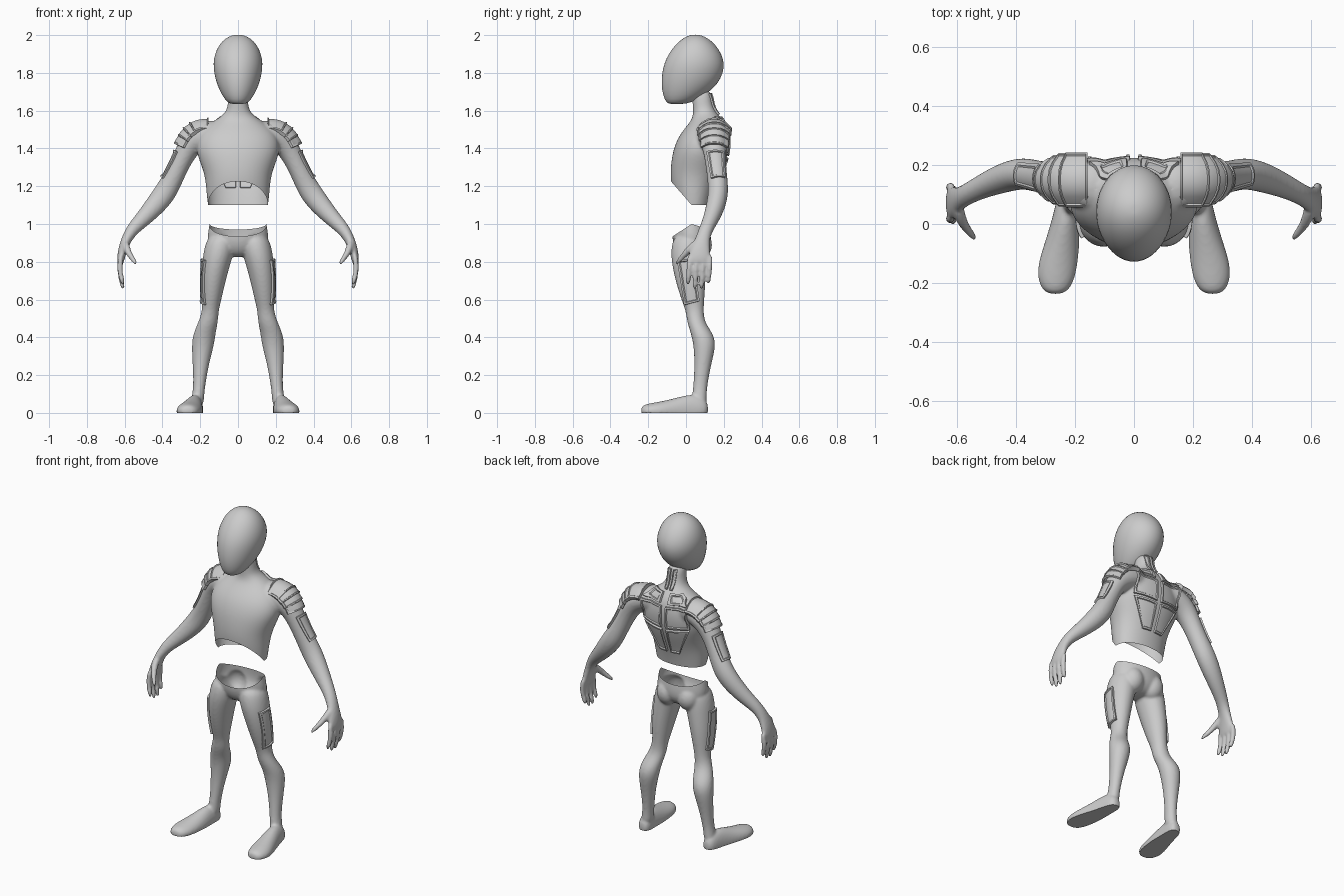
import bpy, bmesh, math
from mathutils import Vector, Matrix
from mathutils.bvhtree import BVHTree

if "Cube" in bpy.data.objects:
    bpy.data.objects.remove(bpy.data.objects["Cube"])

Z = Vector((0, 0, 1))
Y = Vector((0, 1, 0))


def tube(bm, pts, ref=Y, fixed=None, n=16, power=1.0):
    """Loft of rings (x, y, z, side radius, radius along ref)."""
    rings = []
    for i, (x, y, z, ra, rb) in enumerate(pts):
        lo, hi = pts[max(i - 1, 0)], pts[min(i + 1, len(pts) - 1)]
        t = fixed or (Vector(hi[:3]) - Vector(lo[:3])).normalized()
        b = (ref - t * ref.dot(t)).normalized()
        a = b.cross(t)
        ring = []
        for k in range(n):
            c, s = math.cos(k * math.tau / n), math.sin(k * math.tau / n)
            c = math.copysign(abs(c) ** power, c)
            s = math.copysign(abs(s) ** power, s)
            ring.append(bm.verts.new(Vector((x, y, z)) + a * ra * c + b * rb * s))
        rings.append(ring)
    for r, q in zip(rings, rings[1:]):
        for k in range(n):
            bm.faces.new((r[k], r[(k + 1) % n], q[(k + 1) % n], q[k]))
    bm.faces.new(rings[0])
    bm.faces.new(rings[-1])


def stack(rows):
    """Rows of (z, half width, front y, back y) to tube rings."""
    return [(0, (f + b) / 2, z, w, (b - f) / 2) for z, w, f, b in rows]


def side(pts, s):
    return [(p[0] * s, *p[1:]) for p in pts]


def make(bm, name, recalc=True, angle=60):
    if recalc:
        bmesh.ops.recalc_face_normals(bm, faces=bm.faces)
    me = bpy.data.meshes.new(name)
    bm.to_mesh(me)
    bm.free()
    ob = bpy.data.objects.new(name, me)
    bpy.context.collection.objects.link(ob)
    bpy.ops.object.select_all(action='DESELECT')
    ob.select_set(True)
    bpy.context.view_layer.objects.active = ob
    bpy.ops.object.shade_smooth_by_angle(angle=math.radians(angle))
    return ob


def fuse(bm, name, cuts):
    """Blend overlapping lofts into one skin, then trim the trunk open with planes."""
    ob = make(bm, name)
    ob.modifiers.new("round", 'SUBSURF').levels = 2
    m = ob.modifiers.new("union", 'REMESH')
    m.mode, m.voxel_size = 'VOXEL', 0.0075
    m = ob.modifiers.new("relax", 'SMOOTH')
    m.factor, m.iterations = 0.5, 6
    for mod in list(ob.modifiers):
        bpy.ops.object.modifier_apply(modifier=mod.name)
    bm = bmesh.new()
    bm.from_mesh(ob.data)
    for co, no in cuts:
        trunk = [f for f in bm.faces if abs(f.calc_center_median().x) < .27]
        geom = {e for f in trunk for e in (*f.verts, *f.edges, f)}
        bmesh.ops.bisect_plane(bm, geom=list(geom), plane_co=co, plane_no=no, clear_outer=True)
    for v in bm.verts:
        v.co.z = max(v.co.z, 0)
    bm.to_mesh(ob.data)
    tree = BVHTree.FromBMesh(bm)
    bm.free()
    bpy.ops.object.shade_smooth_by_angle(angle=math.radians(50))
    return tree


def patch(bm, f, su, sv, h, out, border=0.012):
    """Armour plate with a raised rim, laid over the surface f(u, v)."""
    def steps(size):
        e = min(border / size, 0.2)
        a = [0, 0.25 * e, e, 1.3 * e]
        mid = [a[3] + (1 - 2 * a[3]) * k / 7 for k in range(1, 7)]
        return a + mid + [1 - t for t in reversed(a)]
    us, vs = steps(su), steps(sv)
    n = len(us)
    lift = (-0.008, h, h, h * 0.5)
    g = []
    for i, u in enumerate(us):
        row = []
        for j, v in enumerate(vs):
            p, nrm = f(u, v)
            row.append(bm.verts.new(p + nrm * lift[min(i, j, n - 1 - i, n - 1 - j, 3)]))
        g.append(row)
    faces = [bm.faces.new((g[i][j], g[i + 1][j], g[i + 1][j + 1], g[i][j + 1]))
             for i in range(n - 1) for j in range(n - 1)]
    bm.normal_update()
    if faces[len(faces) // 2].normal.dot(out) < 0:
        bmesh.ops.reverse_faces(bm, faces=faces)


def plate(name, tree, quads, d, h=0.012, border=0.012):
    """Mirrored pairs of plates projected along d on to the skin."""
    bm = bmesh.new()
    for s in (1, -1):
        dr = Vector((d[0] * s, d[1], d[2])).normalized()
        for quad in quads:
            a, b, c, e = [Vector((p[0] * s, p[1], p[2])) for p in quad]

            def f(u, v):
                p = a.lerp(b, u).lerp(e.lerp(c, u), v)
                hit, nrm, _, dist = tree.ray_cast(p - dr * 0.1, dr, 0.4)
                if hit is None:
                    hit, nrm, _, dist = tree.find_nearest(p)
                return hit, (nrm if nrm.dot(dr) < 0 else -nrm)
            patch(bm, f, (b - a).length, (e - a).length, h, -dr, border)
    make(bm, name, False, 35)


# Head
bm = bmesh.new()
tube(bm, stack([(1.635, .03, -.085, -.02), (1.642, .055, -.105, .03), (1.68, .085, -.123, .10),
                (1.74, .113, -.132, .17), (1.80, .128, -.128, .198), (1.85, .132, -.117, .204),
                (1.90, .124, -.094, .19), (1.95, .101, -.057, .157), (1.985, .065, -.015, .115),
                (2.0, .028, .022, .078), (2.002, .008, .04, .06)]), fixed=Z, n=24)
head = make(bm, "head")
head.modifiers.new("round", 'SUBSURF').levels = 1
head.modifiers["round"].render_levels = 1

# Torso, neck, arms and hands
bm = bmesh.new()
tube(bm, stack([(1.02, .14, -.03, .12), (1.10, .163, -.06, .135), (1.2, .17, -.08, .16),
                (1.27, .18, -.084, .19), (1.34, .208, -.078, .215), (1.4, .225, -.066, .226),
                (1.46, .215, -.042, .227), (1.51, .18, -.005, .217), (1.55, .12, .03, .195),
                (1.585, .068, .038, .165), (1.63, .052, .035, .14), (1.72, .05, .03, .135)]),
     fixed=Z, n=24, power=.94)
for s in (1, -1):
    # shoulder and arm
    tube(bm, side([(.08, .12, 1.50, .06, .09), (.17, .135, 1.475, .075, .09), (.25, .15, 1.43, .068, .07),
                   (.295, .155, 1.345, .054, .056), (.34, .165, 1.25, .054, .054),
                   (.382, .173, 1.17, .062, .055), (.44, .158, 1.095, .056, .052),
                   (.51, .13, 1.02, .043, .042), (.565, .102, .965, .034, .036),
                   (.595, .085, .91, .027, .04), (.612, .075, .86, .024, .055),
                   (.622, .07, .81, .02, .062), (.622, .07, .785, .014, .055)], s))
    # fingers and thumb
    for k in range(4):
        y, drop = .017 + .036 * k, (.02, .045, .045, .015)[k]
        tube(bm, side([(.618, y + .004, .84, .016, .016), (.627, y, .77, .0155, .0155),
                       (.62, y - .004, .73 - drop / 2, .0145, .0145),
                       (.606, y - .008, .695 - drop, .012, .012)], s), n=10)
    tube(bm, side([(.6, .07, .91, .022, .022), (.59, .02, .87, .021, .021), (.57, -.015, .83, .016, .016),
                   (.535, -.055, .785, .012, .012)], s), ref=Vector((1, 0, 0)), n=10)
upper = fuse(bm, "upper_body", [((0, .03, 1.10), (0, 0, -1)), ((0, .03, 1.10), (0, -.115, -.10))])

# Hips, legs and feet
bm = bmesh.new()
tube(bm, stack([(1.06, .14, -.06, .12), (1.0, .152, -.072, .125), (.93, .165, -.075, .135),
                (.88, .155, -.065, .13), (.84, .10, -.04, .10), (.825, .04, -.01, .06)]), fixed=Z, n=24)
for s in (1, -1):
    tube(bm, side([(.085, .015, .95, .07, .08), (.098, .014, .87, .084, .095), (.113, .014, .8, .077, .093),
                   (.13, .024, .7, .066, .082), (.14, .036, .6, .053, .062), (.146, .046, .54, .044, .048),
                   (.158, .052, .48, .053, .047), (.178, .085, .42, .06, .06), (.186, .1, .36, .061, .061),
                   (.197, .09, .26, .044, .045), (.205, .075, .14, .031, .037), (.213, .07, .08, .034, .04),
                   (.215, .07, .04, .034, .04)], s), fixed=-Z)
    tube(bm, side([(.22, .118, .02, .02, .025), (.222, .095, .02, .04, .065), (.23, .03, .015, .045, .09),
                   (.243, -.06, .01, .06, .068), (.26, -.14, .01, .07, .05), (.265, -.2, .01, .062, .04),
                   (.267, -.24, .01, .034, .028)], s), ref=Z, fixed=-Y)
    bmesh.ops.create_uvsphere(bm, u_segments=16, v_segments=10, radius=.068,
                              matrix=Matrix.Translation((.07 * s, .072, .89)) @ Matrix.Diagonal((1, 1, 1.15, 1)))
lower = fuse(bm, "hips_and_legs", [((0, .03, 1.0), (0, -.065, .10)), ((0, .03, 1.0), (0, .03, .10))])

# Back plates
q = lambda *c: [(x, .25, z) for x, z in c]
plate("back_plates", upper, [q((.012, 1.495), (.16, 1.505), (.155, 1.375), (.012, 1.36)),
                             q((.012, 1.352), (.153, 1.367), (.065, 1.19), (.012, 1.19)),
                             q((.02, 1.565), (.085, 1.565), (.16, 1.513), (.02, 1.503))], (0, -1, 0))
plate("neck_plates", upper, [q((.006, 1.69), (.03, 1.69), (.026, 1.575), (.006, 1.575))], (0, -1, 0), .01, .006)

# Upper arm and thigh plates
plate("upper_arm_plates", upper, [[(.345, .11, 1.40), (.345, .2, 1.40), (.41, .205, 1.255), (.41, .135, 1.245)]],
      (-.85, 0, -.5), .01)
plate("thigh_plates", lower, [[(.2, -.045, .81), (.2, .04, .82), (.2, .07, .59), (.2, -.005, .57)]],
      (-1, 0, 0))

# Shoulder pads: overlapping bands along a curve over each shoulder
bm = bmesh.new()
for s in (1, -1):
    for t0, t1, h, wide in ((.0, .45, .013, .09), (.42, .64, .01, .09), (.61, .82, .007, .084), (.79, 1.0, .004, .076)):
        def f(u, v):
            t, w = t0 + (t1 - t0) * u, v * 2 - 1
            A, B, C = Vector((.155, .15, 1.55)), Vector((.28, .15, 1.556)), Vector((.338, .15, 1.425))
            p = A.lerp(B, t).lerp(B.lerp(C, t), t)
            d = B.lerp(C, t) - A.lerp(B, t)
            nrm = Vector((-d.z, 0, d.x)).normalized()
            p = p + Y * wide * w * .96 - nrm * .055 * abs(w) ** 2.4
            nrm = (nrm + Y * w * abs(w) * .9).normalized()
            return Vector((p.x * s, p.y, p.z)), Vector((nrm.x * s, nrm.y, nrm.z))
        patch(bm, f, .27 * (t1 - t0), .2, h, Vector((s, 0, 1)), .008)
make(bm, "shoulder_pads", False, 35)
